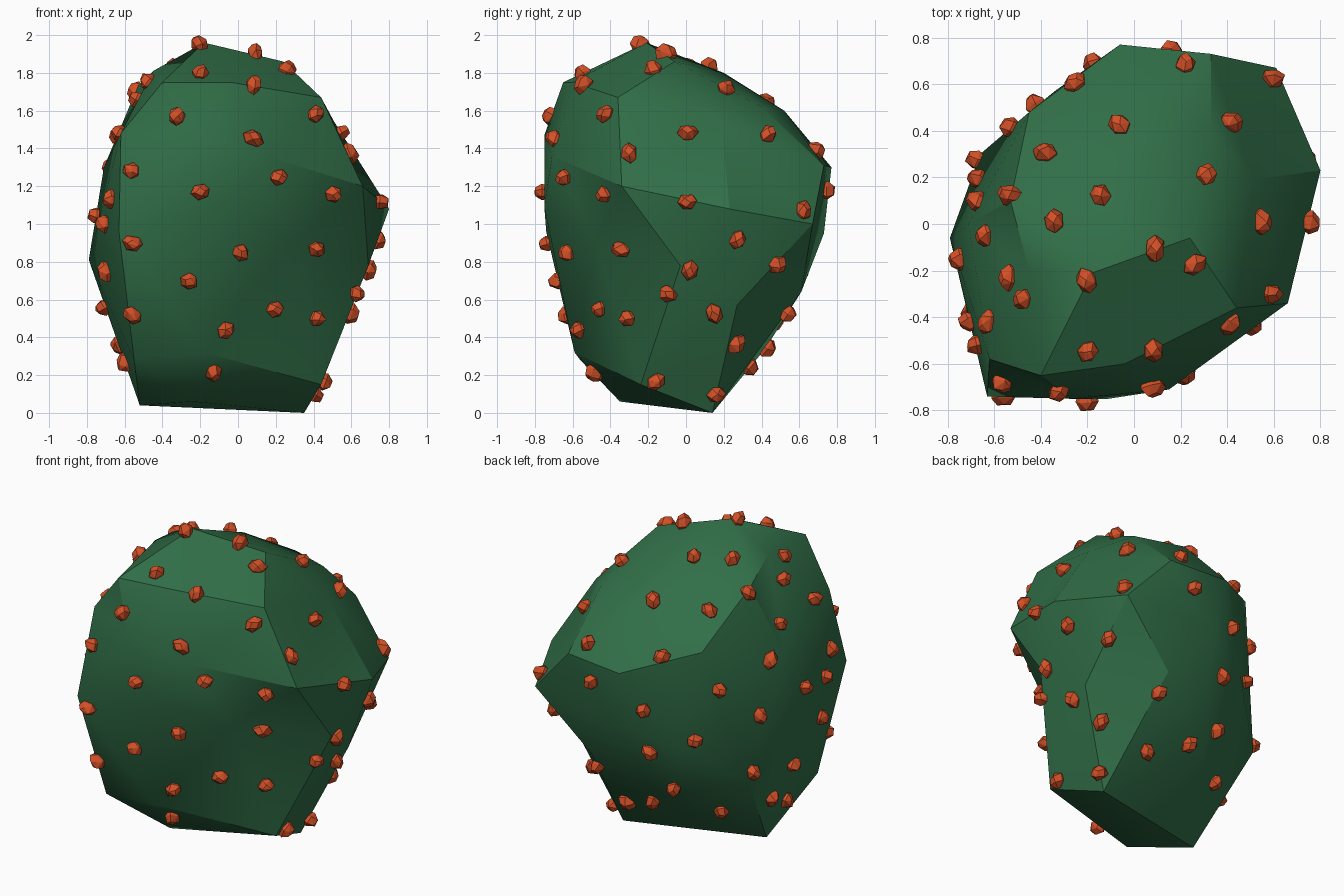
import bpy
import bmesh
import math
import random
from mathutils import Vector, Matrix
from mathutils.bvhtree import BVHTree

random.seed(4)
default_cube = bpy.data.objects.get("Cube")
if default_cube:
    bpy.data.objects.remove(default_cube, do_unlink=True)


def make_material(name, colour):
    material = bpy.data.materials.new(name)
    material.use_nodes = True
    material.diffuse_color = (*colour, 1)
    shader = material.node_tree.nodes["Principled BSDF"]
    shader.inputs["Base Color"].default_value = (*colour, 1)
    shader.inputs["Roughness"].default_value = .9
    return material


def make_object(name, bm, material):
    mesh = bpy.data.meshes.new(name)
    bm.to_mesh(mesh)
    mesh.materials.append(material)
    obj = bpy.data.objects.new(name, mesh)
    bpy.context.collection.objects.link(obj)
    return obj


leaf_green = make_material("leaf green", (.03, .155, .063))
bud_orange = make_material("bud orange", (.65, .08, .02))

# Corner points of the lumpy body, from the crown down to the base
body_corners = [
    (-.18, -.21, 1.96), (.24, -.06, 1.86), (-.45, -.2, 1.81), (-.53, .1, 1.73),
    (-.1, .2, 1.8), (-.4, -.65, 1.75), (-.04, -.6, 1.75), (.44, -.36, 1.67),
    (.33, .4, 1.62), (.05, .52, 1.6), (.51, .19, 1.54), (-.62, -.58, 1.48),
    (-.27, -.75, 1.47), (-.45, .48, 1.43), (.15, -.71, 1.36), (-.06, .77, 1.3),
    (.33, .73, 1.31), (-.71, 0, 1.3), (.66, -.34, 1.2), (.8, .23, 1.08),
    (-.11, -.75, 1.09), (.61, .67, 1), (-.63, -.74, .96), (0, .73, .95),
    (.28, -.48, .91), (-.34, .57, .83), (-.79, -.06, .81), (.69, -.03, .78),
    (.25, .61, .64), (.6, .27, .57), (-.66, .3, .57), (-.18, .42, .34),
    (-.18, -.59, .32), (-.55, -.56, .28), (.44, -.24, .15), (-.24, -.35, .06),
    (-.52, -.08, .04), (.35, .14, 0),
]

# Wrap a skin round the corners: hull them on a near-sphere, then restore them
centre = Vector((0, 0, .95))
body = bmesh.new()
true_place = {}
for corner in body_corners:
    offset = Vector(corner) - centre
    vert = body.verts.new(offset.normalized() * offset.length ** .25)
    true_place[vert] = Vector(corner)
bmesh.ops.convex_hull(body, input=body.verts[:])
for vert, place in true_place.items():
    vert.co = place
bmesh.ops.delete(body, geom=[v for v in body.verts if not v.link_faces], context="VERTS")
bmesh.ops.recalc_face_normals(body, faces=body.faces[:])
body_surface = BVHTree.FromBMesh(body)
body_object = make_object("body", body, leaf_green)

# Bud spots per side, as (across, up) in that side's plane
front_spots = [
    (-.32, 1.57), (.08, 1.45), (-.56, 1.28), (-.2, 1.17), (.21, 1.25), (.5, 1.16),
    (-.56, .9), (.01, .85), (.41, .87), (-.69, .75), (-.26, .7), (.19, .55),
    (-.56, .52), (-.07, .44), (.41, .5), (-.13, .22), (-.59, .27), (.08, 1.73),
    (-.47, 1.75), (-.2, 1.79), (-.7, .56),
]
side_spots = [
    (-.42, 1.58), (-.17, 1.81), (.01, 1.48), (.21, 1.71), (.43, 1.47), (-.3, 1.37),
    (-.46, 1.16), (.01, 1.12), (.27, .92), (.62, 1.07), (-.34, .87), (.02, .76),
    (.48, .79), (-.09, .63), (.15, .53), (-.3, .51), (.26, .37), (.53, .53),
    (-.16, .17), (.16, .1), (.42, .35),
]
top_spots = [
    (.22, .68), (-.06, .42), (.45, .43), (-.38, .3), (.3, .23), (-.14, .12),
    (-.53, .12), (-.34, .01), (.09, -.11), (.3, -.16), (-.2, -.24), (-.53, -.23),
    (-.25, .6), (-.52, .41), (-.66, .19), (-.63, -.05), (.6, .62), (-.74, -.15),
    (-.71, -.42), (-.62, -.42),
]
back_spots = [
    (-.2, .47), (.13, .41), (.37, .44), (.54, .36), (-.16, .13), (-.6, .2),
    (-.56, -.05), (-.26, -.22), (.18, -.05), (.48, .07), (.69, .02), (.84, .13),
    (.44, -.27), (.04, -.4), (-.22, -.46), (.8, -.26), (.61, -.5), (.38, -.59),
    (-.08, -.68), (-.34, -.75), (.2, -.81), (.49, -.74), (-.57, -.56),
]

# Planes: spots, origin, across direction, up direction
turn, tilt = math.radians(36), math.radians(25)
back_across = Vector((-math.cos(turn), -math.sin(turn), 0))
back_up = Vector((math.sin(turn) * math.sin(tilt), -math.cos(turn) * math.sin(tilt), math.cos(tilt)))
x_axis, y_axis, z_axis = (Vector(row) for row in Matrix.Identity(3))
planes = [
    (front_spots, Vector(), x_axis, z_axis),
    (side_spots, Vector(), y_axis, z_axis),
    (top_spots, z_axis, x_axis, y_axis),
    (back_spots, z_axis, back_across, back_up),
]


def add_bud(bm, place, normal):
    """Add one faceted, slightly stretched bud that sits half sunk in the body."""
    spin = Matrix.Rotation(random.uniform(0, math.tau), 4, "Z")
    frame = Matrix.Translation(place) @ normal.to_track_quat("Z", "Y").to_matrix().to_4x4() @ spin
    length = random.uniform(.95, 1.2)
    verts = []
    for radius, height, sides in ((.04, -.03, 5), (.052, .015, 6), (.028, .05, 4)):
        for i in range(sides):
            angle = math.tau * (i + random.uniform(-.15, .15)) / sides
            point = Vector((radius * length * math.cos(angle), radius * .85 * math.sin(angle),
                            height + random.uniform(-.006, .006)))
            verts.append(bm.verts.new(frame @ point))
    result = bmesh.ops.convex_hull(bm, input=verts)
    loose = [v for v in verts if not v.link_faces]
    bmesh.ops.delete(bm, geom=loose, context="VERTS")


# Drop every bud onto the skin, skipping spots that already carry one
buds = bmesh.new()
placed = []
for spots, origin, across, up in planes:
    outward = across.cross(up)
    for a, b in spots:
        start = origin + across * a + up * b + outward * 3
        place, normal, _, _ = body_surface.ray_cast(start, -outward)
        if place is None:
            place, normal, _, _ = body_surface.find_nearest(start - outward * 3)
        if all((place - other).length > .13 for other in placed):
            placed.append(place)
            add_bud(buds, place, normal)
bmesh.ops.recalc_face_normals(buds, faces=buds.faces[:])
make_object("buds", buds, bud_orange)

# Soft facets on the body, crisp ridges where it turns sharply
bpy.ops.object.select_all(action="DESELECT")
body_object.select_set(True)
bpy.context.view_layer.objects.active = body_object
bpy.ops.object.shade_smooth_by_angle(angle=math.radians(30))
body.free()
buds.free()
